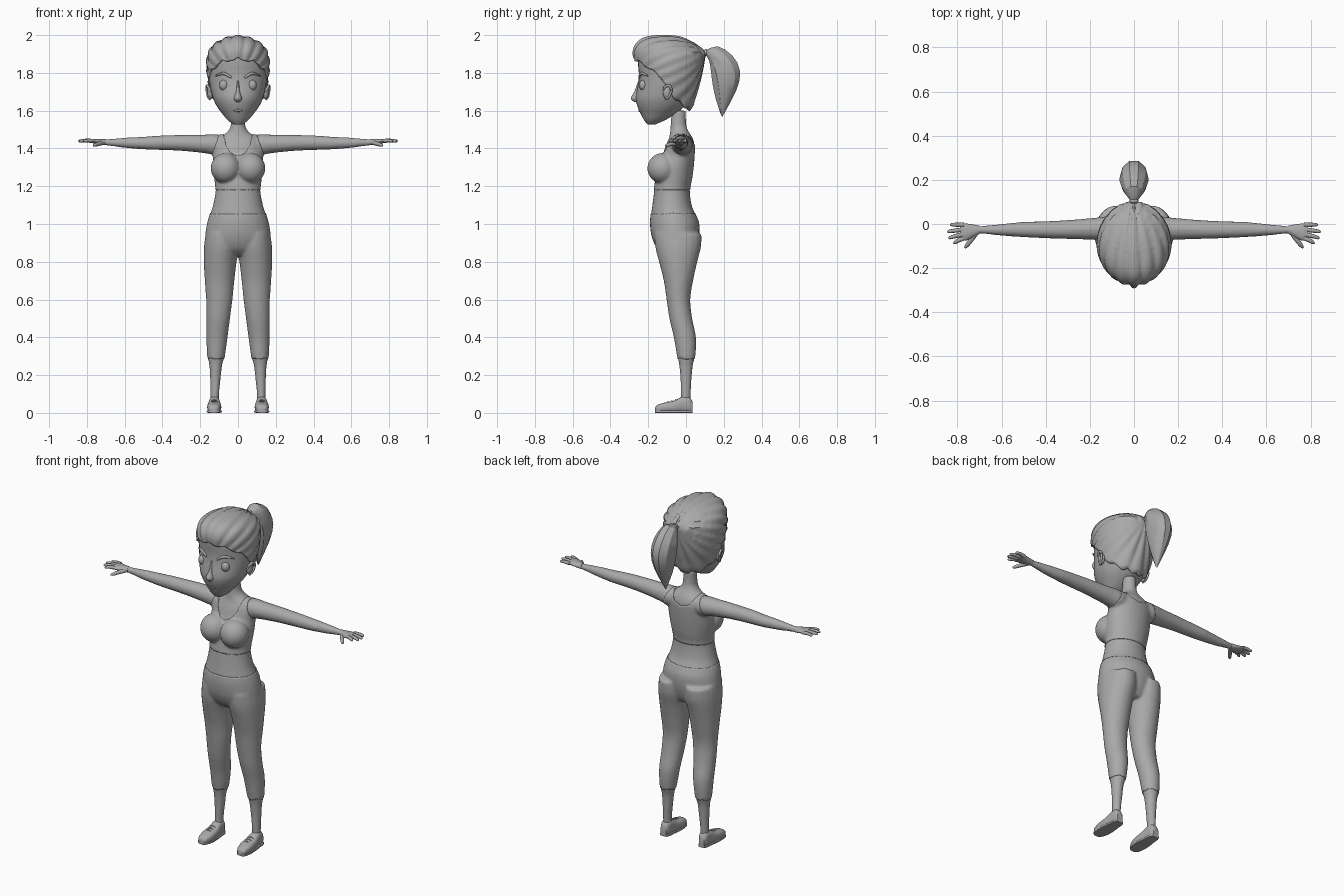
import bpy, bmesh, math
from mathutils import Vector

if "Cube" in bpy.data.objects:
    bpy.data.objects.remove(bpy.data.objects["Cube"])

grey = bpy.data.materials.new("plain_grey")
grey.diffuse_color = (0.4, 0.4, 0.4, 1)
grey.use_nodes = True
grey.node_tree.nodes["Principled BSDF"].inputs["Base Color"].default_value = grey.diffuse_color


def finish(name, bm, angle=50):
    bmesh.ops.recalc_face_normals(bm, faces=bm.faces)
    mesh = bpy.data.meshes.new(name)
    bm.to_mesh(mesh)
    bm.free()
    return place(name, mesh, angle)


def place(name, mesh, angle=50):
    ob = bpy.data.objects.new(name, mesh)
    bpy.context.collection.objects.link(ob)
    mesh.materials.clear()
    mesh.materials.append(grey)
    bpy.ops.object.select_all(action='DESELECT')
    ob.select_set(True)
    bpy.context.view_layer.objects.active = ob
    bpy.ops.object.shade_smooth_by_angle(angle=math.radians(angle))
    return ob


def spline(rows, sub=4):
    """Catmull-Rom through rows of numbers."""
    out = []
    for i in range(len(rows) - 1):
        a, b, c, d = (rows[max(i - 1, 0)], rows[i], rows[i + 1], rows[min(i + 2, len(rows) - 1)])
        for k in range(sub):
            t = k / sub
            out.append(tuple(q + .5 * t * (r - p + t * (2*p - 5*q + 4*r - s + t * (3*(q - r) + s - p)))
                             for p, q, r, s in zip(a, b, c, d)))
    return out + [tuple(rows[-1])]


def skin_rings(bm, rings, n=20, power=1.0):
    """Rings are (centre, half axis, half axis)."""
    def sp(v):
        return math.copysign(abs(v) ** power, v)
    loops = []
    for c, u, v in rings:
        loops.append([bm.verts.new(Vector(c) + Vector(u) * sp(math.cos(2*math.pi*k/n))
                                   + Vector(v) * sp(math.sin(2*math.pi*k/n))) for k in range(n)])
    for a, b in zip(loops, loops[1:]):
        for k in range(n):
            bm.faces.new((a[k], a[(k+1) % n], b[(k+1) % n], b[k]))
    bm.faces.new(loops[0])
    bm.faces.new(loops[-1][::-1])


def box_rings(rows, axis, sub=4):
    """Rows (position, min a, max a, min b, max b) to rings across an axis."""
    others = [i for i in range(3) if i != axis]
    rings = []
    for p, a0, a1, b0, b1 in spline(rows, sub):
        c, u, v = [0]*3, [0]*3, [0]*3
        c[axis], c[others[0]], c[others[1]] = p, (a0+a1)/2, (b0+b1)/2
        u[others[0]], v[others[1]] = (a1-a0)/2, (b1-b0)/2
        rings.append((c, u, v))
    return rings


def ball(bm, c, r):
    geo = bmesh.ops.create_uvsphere(bm, u_segments=20, v_segments=14, radius=1)['verts']
    for v in geo:
        v.co = Vector((v.co.x*r[0] + c[0], v.co.y*r[1] + c[1], v.co.z*r[2] + c[2]))


def tube(bm, pts, n=8):
    """Points are (x, y, z, radius)."""
    pts = spline(pts, 4)
    for_dirs = [Vector(p[:3]) for p in pts]
    rings = []
    for i, p in enumerate(pts):
        d = (for_dirs[min(i+1, len(pts)-1)] - for_dirs[max(i-1, 0)]).normalized()
        u = d.cross(Vector((0, 0, 1))).normalized()
        rings.append((p[:3], u * p[3], u.cross(d) * p[3]))
    skin_rings(bm, rings, n)


def mirror(bm):
    geo = bmesh.ops.duplicate(bm, geom=bm.verts[:] + bm.edges[:] + bm.faces[:])['geom']
    for g in geo:
        if isinstance(g, bmesh.types.BMVert):
            g.co.x *= -1


# Body: limbs and bust mirrored, then blended with the trunk
bm = bmesh.new()
leg = [(.95, 0, .168, -.165, .08), (.88, -.004, .177, -.16, .077), (.80, .010, .178, -.14, .057),
       (.70, .022, .173, -.115, .035), (.60, .032, .166, -.10, .02), (.50, .045, .165, -.085, .03),
       (.40, .058, .165, -.062, .05), (.30, .072, .160, -.045, .047), (.25, .084, .152, -.036, .036),
       (.18, .092, .148, -.03, .03), (.10, .10, .146, -.028, .025), (.05, .10, .146, -.028, .025)]
arm = [(.06, -.07, .03, 1.37, 1.465), (.12, -.075, .035, 1.365, 1.475), (.18, -.072, .028, 1.375, 1.473),
       (.30, -.068, .018, 1.387, 1.472), (.42, -.064, .012, 1.392, 1.468), (.50, -.06, .01, 1.395, 1.462),
       (.60, -.053, 0, 1.403, 1.457), (.68, -.045, -.008, 1.414, 1.45), (.72, -.045, -.008, 1.418, 1.448)]
skin_rings(bm, box_rings(leg, 2))
skin_rings(bm, box_rings(arm, 0))
ball(bm, (.066, -.125, 1.295), (.076, .077, .078))
mirror(bm)
trunk = [(1.60, .036, -.075, 0), (1.55, .037, -.08, 0), (1.51, .042, -.082, .005), (1.48, .065, -.085, .02),
         (1.455, .11, -.09, .035), (1.42, .13, -.105, .045), (1.36, .13, -.125, .043), (1.30, .13, -.15, .038),
         (1.24, .123, -.16, .03), (1.18, .118, -.168, .02), (1.10, .132, -.178, .03), (1.05, .148, -.185, .05),
         (1.0, .162, -.188, .068), (.93, .171, -.178, .066), (.87, .165, -.15, .05), (.835, .12, -.11, .03)]
skin_rings(bm, box_rings([(z, -x, x, f, b) for z, x, f, b in trunk], 2), 28)
raw = finish("body_source", bm)
m = raw.modifiers.new("blend", 'REMESH')
m.mode, m.voxel_size = 'VOXEL', .008
m = raw.modifiers.new("soften", 'SMOOTH')
m.factor, m.iterations = .5, 6
blended = bpy.data.meshes.new_from_object(raw.evaluated_get(bpy.context.evaluated_depsgraph_get()))
bpy.data.objects.remove(raw)
place("body", blended, 80)


# Clothing: slightly raised shells over the body
def in_trousers(p):
    return .288 < p.z < 1.055


def in_top(p):
    depth = .125 if p.y < -.03 else .07
    neck = (p.x / .075) ** 2 + ((p.z - 1.485) / depth) ** 2 < 1
    return 1.178 < p.z < 1.485 and abs(p.x) < .1 + max(0, 1.47 - p.z) * .36 and not neck


def garment(name, rule):
    bm = bmesh.new()
    bm.from_mesh(blended)
    bmesh.ops.delete(bm, geom=[f for f in bm.faces if not rule(f.calc_center_median())], context='FACES')
    for _ in range(4):   # even out the hems
        new = {}
        for v in bm.verts:
            near = [e.other_vert(v).co for e in v.link_edges if e.is_boundary]
            if len(near) == 2:
                new[v] = (v.co * 2 + near[0] + near[1]) / 4
        for v, co in new.items():
            v.co = co
    bm.normal_update()
    for v, n in [(v, v.normal.copy()) for v in bm.verts]:
        v.co += n * .003
    mesh = bpy.data.meshes.new(name)
    bm.to_mesh(mesh)
    bm.free()
    m = place(name, mesh, 60).modifiers.new("hem", 'SOLIDIFY')
    m.thickness, m.offset = .003, -1


garment("trousers", in_trousers)
garment("tank_top", in_top)

# Hands
bm = bmesh.new()
palm = [(.70, -.045, -.008, 1.417, 1.449), (.73, -.060, -.002, 1.42, 1.45),
        (.76, -.075, .002, 1.426, 1.451), (.785, -.074, .004, 1.430, 1.449)]
skin_rings(bm, box_rings(palm, 0), 16)
for y, tx, ty in ((-.004, .832, -.003), (-.025, .845, -.034), (-.046, .840, -.062), (-.064, .818, -.084)):
    tube(bm, [(.77, y, 1.44, .0105), ((.77+tx)/2, (y+ty)/2, 1.442, .0095), (tx-.006, ty, 1.439, .0075), (tx, ty, 1.438, .003)])
tube(bm, [(.715, -.04, 1.43, .012), (.74, -.075, 1.424, .011), (.757, -.097, 1.418, .009), (.766, -.108, 1.415, .004)])
mirror(bm)
finish("hands", bm)

# Shoes with soles and laces
shoe = [(-.163, .115, .142, .006, .028), (-.15, .100, .156, .002, .043), (-.11, .089, .163, .002, .055),
        (-.06, .090, .161, .002, .066), (-.02, .095, .155, .002, .086), (.015, .098, .152, .002, .086),
        (.034, .108, .144, .004, .062)]
bm = bmesh.new()
skin_rings(bm, box_rings(shoe, 1), 20, .75)
mirror(bm)
finish("shoes", bm)
bm = bmesh.new()
skin_rings(bm, box_rings([(y, a - .003, b + .003, 0, .014) for y, a, b, *_ in shoe], 1), 16, .4)
mirror(bm)
finish("soles", bm, 30)
bm = bmesh.new()
for y, z in ((-.095, .058), (-.075, .063), (-.055, .068)):
    tube(bm, [(.107, y, z - .006, .003), (.126, y, z + .002, .003), (.145, y, z - .006, .003)], 6)
mirror(bm)
finish("laces", bm)

# Head and nose
head = [(1.528, .025, -.205, -.16), (1.55, .055, -.222, -.11), (1.58, .08, -.238, -.06), (1.62, .11, -.256, -.01),
        (1.66, .13, -.266, .02), (1.70, .142, -.262, .04), (1.75, .152, -.252, .05), (1.80, .157, -.25, .06),
        (1.86, .157, -.255, .07), (1.92, .14, -.25, .06), (1.96, .1, -.22, .03), (1.982, .05, -.16, -.03)]
nose = [(1.76, .008, -.252, -.21), (1.70, .013, -.274, -.21), (1.665, .023, -.292, -.21), (1.645, .014, -.272, -.21)]
for name, rows, n in (("head", head, 32), ("nose", nose, 16)):
    bm = bmesh.new()
    skin_rings(bm, box_rings([(z, -x, x, f, b) for z, x, f, b in rows], 2), n)
    finish(name, bm)

# Facial features
bm = bmesh.new()
ball(bm, (.075, -.226, 1.735), (.024, .022, .028))
mirror(bm)
finish("eyes", bm)
bm = bmesh.new()
tube(bm, [(.035, -.247, 1.775, .006), (.075, -.236, 1.797, .008), (.117, -.203, 1.785, .004)])
mirror(bm)
finish("eyebrows", bm)
bm = bmesh.new()
for dz in (-.005, .005):
    tube(bm, [(-.034, -.238, 1.604, .002), (0, -.247, 1.604 + dz, .006), (.034, -.238, 1.604, .002)])
finish("lips", bm)
bm = bmesh.new()
ball(bm, (.146, -.1, 1.697), (.016, .022, .036))
tube(bm, [(.146, -.118, 1.70, .005), (.158, -.112, 1.725, .007), (.164, -.092, 1.732, .007),
          (.165, -.077, 1.71, .007), (.158, -.09, 1.675, .007), (.148, -.108, 1.66, .006)])
mirror(bm)
finish("ears", bm)

# Swept-back hair: columns run from the hairline to the crown, grooves gather at the tie
hair = spline([(1.58, .085, -.15, 0), (1.62, .115, -.2, .035), (1.66, .137, -.25, .047), (1.70, .148, -.262, .06),
               (1.75, .159, -.262, .074), (1.80, .166, -.264, .086), (1.86, .168, -.275, .097), (1.91, .158, -.281, .1),
               (1.95, .132, -.267, .055), (1.98, .085, -.235, 0), (1.994, .045, -.19, -.045), (2.0, .004, -.125, -.115)], 8)
edge = [(0, 1.882), (35, 1.865), (50, 1.835), (70, 1.80), (90, 1.73), (108, 1.665), (130, 1.625), (180, 1.605)]


def lookup(rows, x):
    for a, b in zip(rows, rows[1:]):
        if x <= b[0]:
            t = (x - a[0]) / (b[0] - a[0])
            return [p + (q - p) * t for p, q in zip(a, b)]
    return rows[-1]


bm = bmesh.new()
N, M = 120, 28
cols = []
for i in range(N):
    a = 2 * math.pi * i / N
    f = math.degrees(min(a, 2 * math.pi - a))
    low = lookup(edge, f)[1] - .012 * abs(math.sin(a * 6))
    col = []
    for j in range(M):
        z, hx, yf, yb = lookup(hair, low + (1.9995 - low) * math.sin(j / (M - 1) * math.pi / 2))
        p = Vector((hx * math.sin(a), (yf + yb) / 2 - (yb - yf) / 2 * math.cos(a), z))
        phi = math.atan2(p.x, p.z - 1.91 - (p.y - .1) * .4)
        out = (p - Vector((0, -.09, 1.77))).normalized()
        col.append(bm.verts.new(p + out * .010 * (abs(math.cos(phi * 9)) - .8)))
    cols.append(col)
for a, b in zip(cols, cols[1:] + cols[:1]):
    for j in range(M - 1):
        bm.faces.new((a[j], b[j], b[j+1], a[j+1]))
bm.faces.new([c[-1] for c in cols])
m = finish("hair", bm).modifiers.new("thickness", 'SOLIDIFY')
m.thickness, m.offset = .012, -1

# Ponytail and its tie
tail = [(.10, 1.918, .105, 1.895, .014), (.17, 1.943, .122, 1.86, .045), (.25, 1.892, .13, 1.80, .064),
        (.29, 1.81, .137, 1.74, .064), (.27, 1.71, .155, 1.66, .045), (.192, 1.567, .186, 1.575, .004)]
bm = bmesh.new()
skin_rings(bm, [((0, (a+c)/2, (b+d)/2), (w, 0, 0), (0, (a-c)/2, (b-d)/2)) for a, b, c, d, w in spline(tail, 2)], 10)
finish("ponytail", bm, 30)
bm = bmesh.new()
ball(bm, (0, .104, 1.907), (.021, .012, .019))
finish("hair_tie", bm)
